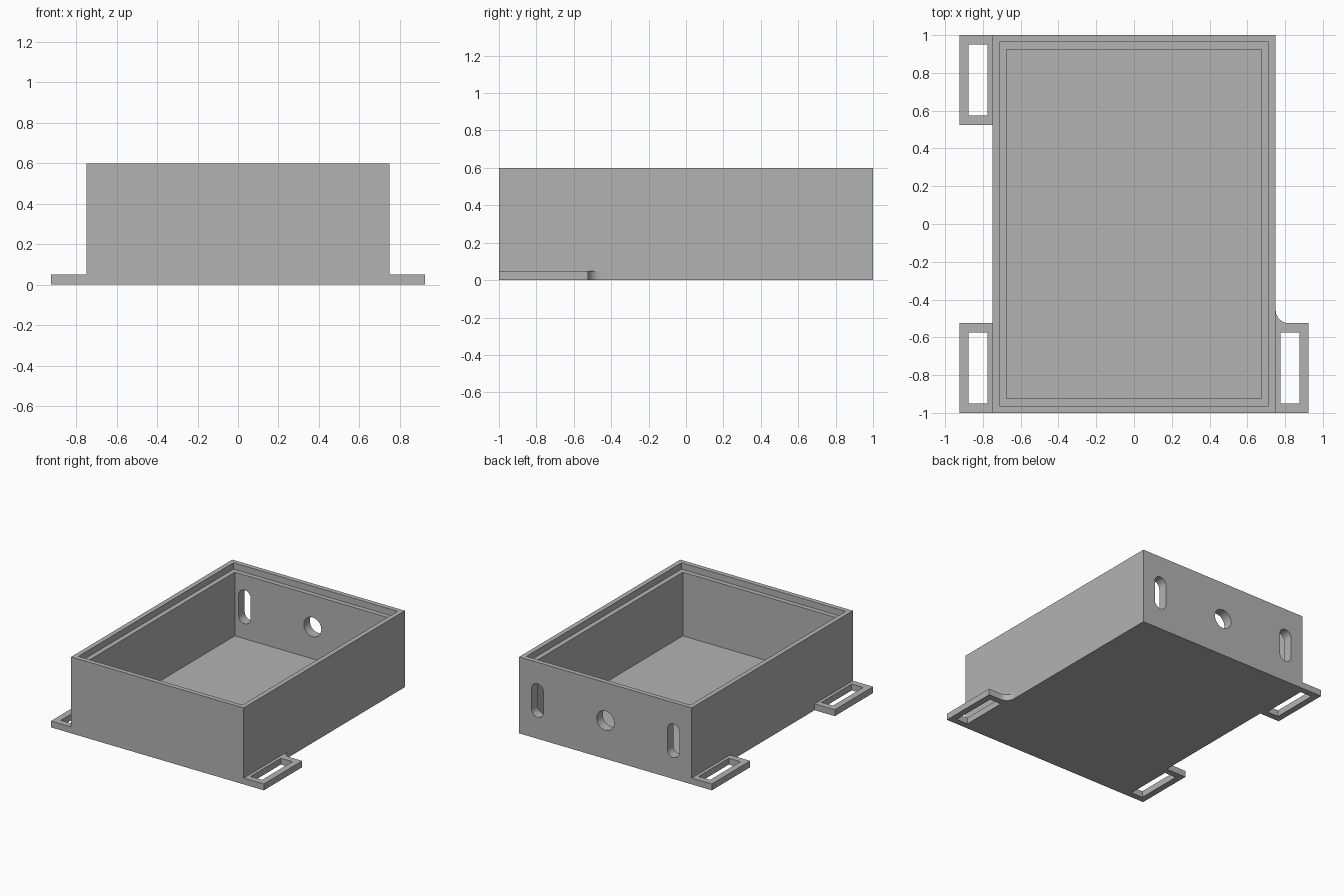
import bpy
import bmesh
from math import sin, cos, pi, radians

default_cube = bpy.data.objects.get("Cube")
if default_cube:
    bpy.data.objects.remove(default_cube, do_unlink=True)

# Single plain grey material
GREY = (0.45, 0.45, 0.45, 1.0)
grey = bpy.data.materials.new("plain grey")
grey.use_nodes = True
grey.diffuse_color = GREY
grey.node_tree.nodes["Principled BSDF"].inputs["Base Color"].default_value = GREY

HALF_W, HALF_L, HEIGHT = 0.75, 1.0, 0.6
WALL, LIP, THICK = 0.075, 0.0375, 0.05
TAB_OUT, TAB_IN = 0.925, 0.525


def rect(x0, x1, y0, y1):
    return [(x0, y0), (x1, y0), (x1, y1), (x0, y1)]


def arc(cx, cy, r, start, end, steps=16):
    angles = [start + (end - start) * i / steps for i in range(steps + 1)]
    return [(cx + r * cos(a), cy + r * sin(a)) for a in angles]


def prism(name, outline, lo, hi, upright=False):
    """Extrude an outline along z, or along y when upright."""
    bm = bmesh.new()
    verts = [bm.verts.new((a, lo, b) if upright else (a, b, lo)) for a, b in outline]
    face = bm.faces.new(verts)
    top = bmesh.ops.extrude_face_region(bm, geom=[face])["geom"]
    shift = (0, hi - lo, 0) if upright else (0, 0, hi - lo)
    bmesh.ops.translate(bm, vec=shift,
                        verts=[g for g in top if isinstance(g, bmesh.types.BMVert)])
    bmesh.ops.recalc_face_normals(bm, faces=bm.faces)
    mesh = bpy.data.meshes.new(name)
    bm.to_mesh(mesh)
    bm.free()
    mesh.materials.append(grey)
    obj = bpy.data.objects.new(name, mesh)
    bpy.context.collection.objects.link(obj)
    return obj


def activate(obj):
    bpy.ops.object.select_all(action='DESELECT')
    obj.select_set(True)
    bpy.context.view_layer.objects.active = obj


def cut(target, cutter):
    mod = target.modifiers.new("cut", 'BOOLEAN')
    mod.operation = 'DIFFERENCE'
    mod.solver = 'EXACT'
    mod.object = cutter
    activate(target)
    bpy.ops.object.modifier_apply(modifier=mod.name)
    bpy.data.objects.remove(cutter, do_unlink=True)


def inset_rect(d):
    return rect(d - HALF_W, HALF_W - d, d - HALF_L, HALF_L - d)


# Open box with a stepped rim for a lid
box = prism("box_body", inset_rect(0), 0, HEIGHT)
cut(box, prism("cavity_cutter", inset_rect(WALL), THICK, HEIGHT + 0.1))
cut(box, prism("rim_cutter", inset_rect(LIP), HEIGHT - 0.05, HEIGHT + 0.1))

# Round cable hole and two upright slots through the back wall
MID_Z, SLOT_R, SLOT_HALF = 0.3, 0.052, 0.08
hole = arc(0, MID_Z, 0.076, 0, 2 * pi, 32)[:-1]
cut(box, prism("hole_cutter", hole, 0.85, 1.1, upright=True))
for x in (-0.59, 0.59):
    slot = (arc(x, MID_Z + SLOT_HALF, SLOT_R, 0, pi)
            + arc(x, MID_Z - SLOT_HALF, SLOT_R, pi, 2 * pi))
    cut(box, prism("slot_cutter", slot, 0.85, 1.1, upright=True))


# Slotted mounting tabs: two on one side, one filleted tab on the other
def tab(name, sx, sy, fillet=0):
    outline = [(HALF_W, HALF_L), (TAB_OUT, HALF_L), (TAB_OUT, TAB_IN)]
    if fillet:
        outline += arc(HALF_W + fillet, TAB_IN - fillet, fillet, pi / 2, pi, 12)
    else:
        outline.append((HALF_W, TAB_IN))
    window = rect(0.775, 0.875, 0.575, 0.95)
    obj = prism(name, [(sx * x, sy * y) for x, y in outline], 0, THICK)
    cut(obj, prism("window_cutter", [(sx * x, sy * y) for x, y in window], -0.1, 0.2))
    return obj


parts = [box,
         tab("back_right_tab", -1, 1),
         tab("front_right_tab", -1, -1),
         tab("front_left_tab", 1, -1, fillet=0.07)]

for part in parts:
    activate(part)
    bpy.ops.object.shade_smooth_by_angle(angle=radians(30))
